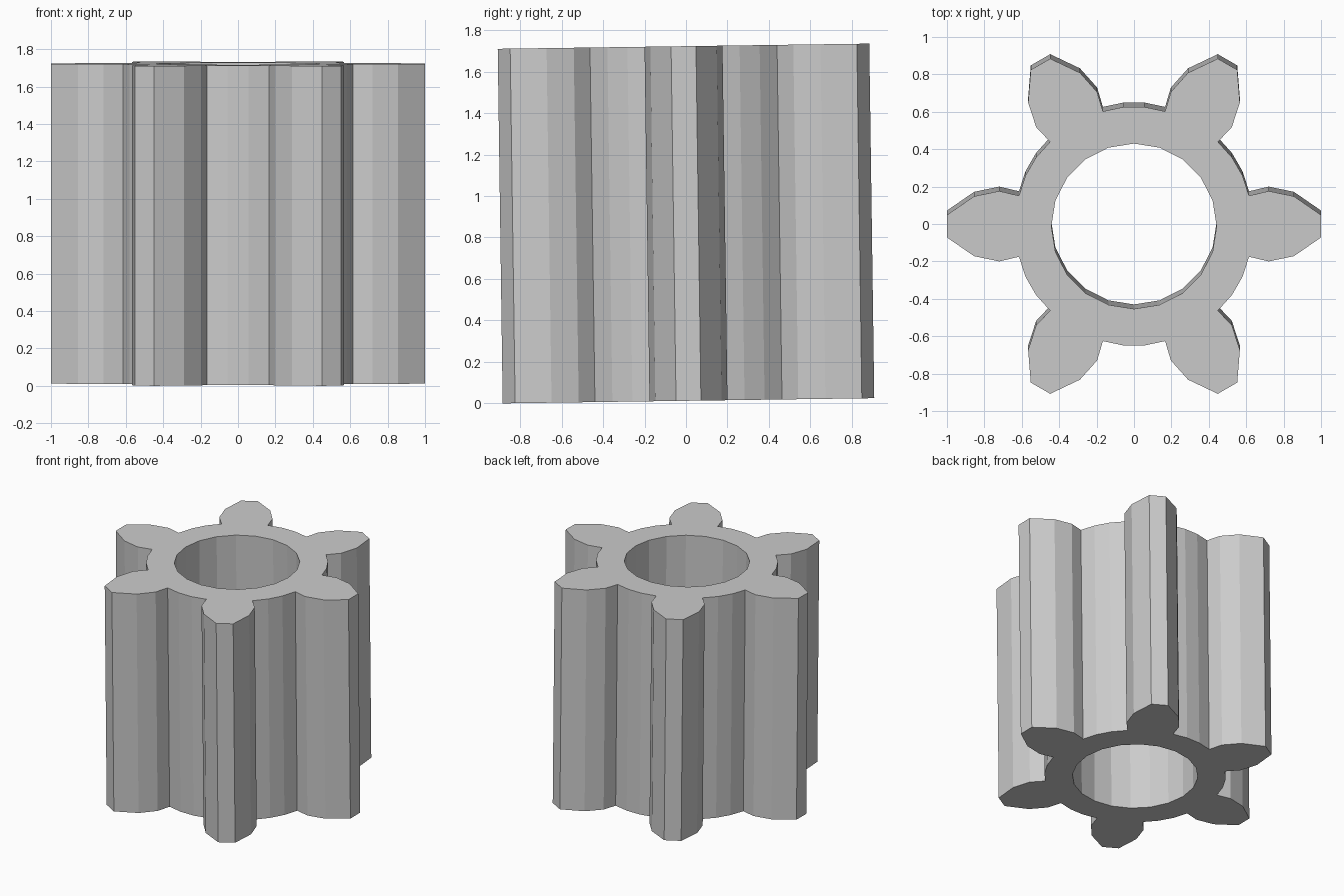
import bpy, bmesh
from math import sin, cos, radians
from mathutils import Matrix, Vector

TEETH = 6
HEIGHT = 1.71
BORE_RADIUS, BORE_SIDES = 0.442, 20
ROOT_RADIUS = 0.64
TILT = 0.014          # slight lean about x

cube = bpy.data.objects.get("Cube")
if cube:
    bpy.data.objects.remove(cube, do_unlink=True)

# Plain grey material
grey = bpy.data.materials.new("plain grey")
grey.use_nodes = True
colour = (0.6, 0.6, 0.6, 1)
grey.diffuse_color = colour
grey.node_tree.nodes["Principled BSDF"].inputs["Base Color"].default_value = colour


def polar(radius, degrees):
    a = radians(degrees)
    return Vector((radius * cos(a), radius * sin(a), 0))


def add_loop(bm, points):
    verts = [bm.verts.new(p) for p in points]
    return [bm.edges.new((v, verts[(i + 1) % len(verts)])) for i, v in enumerate(verts)]


# Half a tooth flank from root to tip, mirrored to give a full tooth along +x
flank = [(0.615, 0.163), (0.72, 0.188), (0.855, 0.16), (1.0, 0.06)]
tooth = [Vector((x, -y, 0)) for x, y in flank]
tooth += [Vector((x, y, 0)) for x, y in reversed(flank)]

# Repeat the tooth and the root arc between teeth
outline = []
for i in range(TEETH):
    angle = 360 / TEETH * i
    turn = Matrix.Rotation(radians(angle), 3, 'Z')
    outline += [turn @ p for p in tooth]
    outline += [polar(ROOT_RADIUS, angle + step) for step in (25, 35)]

bore = [polar(BORE_RADIUS, 360 / BORE_SIDES * i) for i in range(BORE_SIDES)]

# Fill the ring between outline and bore, then extrude it upward
bm = bmesh.new()
edges = add_loop(bm, outline) + add_loop(bm, bore)
bmesh.ops.triangle_fill(bm, edges=edges, use_beauty=True, use_dissolve=False)
result = bmesh.ops.extrude_face_region(bm, geom=bm.faces[:], use_keep_orig=True)
top = [g for g in result["geom"] if isinstance(g, bmesh.types.BMVert)]
bmesh.ops.translate(bm, verts=top, vec=(0, 0, HEIGHT))
bmesh.ops.recalc_face_normals(bm, faces=bm.faces[:])

# Lean the gear, then centre it and stand it on the floor
bmesh.ops.translate(bm, verts=bm.verts[:], vec=(0, 0, -HEIGHT / 2))
bmesh.ops.rotate(bm, verts=bm.verts[:], cent=(0, 0, 0),
                 matrix=Matrix.Rotation(TILT, 3, 'X'))
lowest = min(v.co.z for v in bm.verts)
bmesh.ops.translate(bm, verts=bm.verts[:], vec=(0, 0, -lowest))

mesh = bpy.data.meshes.new("pinion_gear")
bm.to_mesh(mesh)
bm.free()
mesh.materials.append(grey)
gear = bpy.data.objects.new("pinion_gear", mesh)
bpy.context.collection.objects.link(gear)
